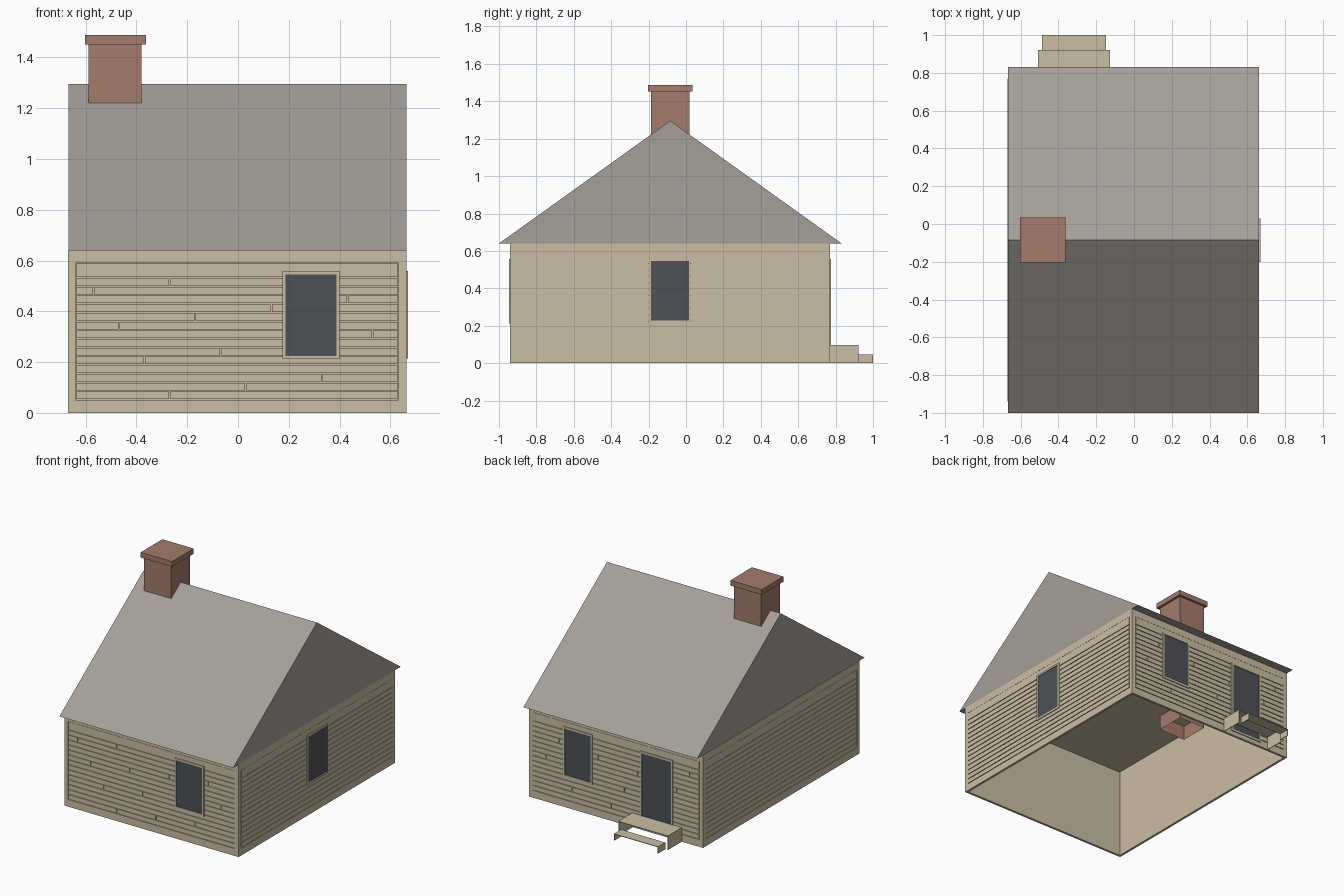
import bpy, bmesh

default = bpy.data.objects.get("Cube")
if default:
    bpy.data.objects.remove(default, do_unlink=True)


def material(name, color):
    m = bpy.data.materials.new(name)
    m.use_nodes = True
    rgba = (*color, 1)
    m.diffuse_color = rgba
    m.node_tree.nodes["Principled BSDF"].inputs["Base Color"].default_value = rgba
    return m


tan = material("tan_wood", (0.60, 0.51, 0.37))
grey = material("roof_grey", (0.38, 0.345, 0.315))
brick = material("brick_red", (0.37, 0.20, 0.15))
glass = material("dark_glass", (0.075, 0.083, 0.095))


def finish(bm, name, mat):
    bmesh.ops.recalc_face_normals(bm, faces=bm.faces)
    mesh = bpy.data.meshes.new(name)
    bm.to_mesh(mesh)
    bm.free()
    mesh.materials.append(mat)
    obj = bpy.data.objects.new(name, mesh)
    bpy.context.collection.objects.link(obj)
    return obj


def add_box(bm, x, y, z):
    """Add a box given (min, max) ranges on each axis."""
    verts = bmesh.ops.create_cube(bm, size=1)["verts"]
    for v in verts:
        v.co = [r[0] if c < 0 else r[1] for c, r in zip(v.co, (x, y, z))]
    return verts


def boxes(name, mat, ranges):
    bm = bmesh.new()
    for r in ranges:
        add_box(bm, *r)
    return finish(bm, name, mat)


# Overall house limits
X0, X1, Y0, Y1, EAVE = -0.669, 0.663, -0.94, 0.77, 0.64
SKIN, GAP, PITCH = 0.006, 0.005, 0.0343
PANEL_LOW, PANEL_TOP, BOARD_TOP = 0.05, 0.59, 0.53


def on_wall(axis, plane, sign):
    """Map (along, height, outward depth) ranges of a wall to x, y, z ranges."""
    def place(u, z, d):
        depth = tuple(sorted(plane + sign * e for e in d))
        return (u, depth, z) if axis == "y" else (depth, u, z)
    return place


front = on_wall("y", Y0, -1)
back = on_wall("y", Y1, 1)
left = on_wall("x", X1, 1)
right = on_wall("x", X0, -1)


def clapboard_wall(name, place, u0, u1, p0, p1, joints):
    skin = (-SKIN, 0)
    parts = [place((u0, u1), (0, EAVE), (-0.016, -SKIN))]
    # Trim around the panel of boards
    parts += [place((u0, p0 - 0.003), (0, EAVE), skin),
              place((p1 + 0.003, u1), (0, EAVE), skin),
              place((p0 - 0.003, p1 + 0.003), (0, PANEL_LOW), skin),
              place((p0 - 0.003, p1 + 0.003), (PANEL_TOP, EAVE), skin),
              place((p0, p1), (BOARD_TOP + GAP, PANEL_TOP - 0.001), skin)]
    # Boards, each with a staggered butt joint
    for k in range(14):
        top = BOARD_TOP - k * PITCH
        z = (top - PITCH + GAP, top)
        cut = (0.4 - 0.3 * k) % 1.3 + X0
        if joints and p0 + 0.02 < cut < p1 - 0.02:
            parts += [place((p0, cut - GAP / 2), z, skin),
                      place((cut + GAP / 2, p1), z, skin)]
        else:
            parts.append(place((p0, p1), z, skin))
    boxes(name, tan, parts)


for name, place in (("front_wall", front), ("back_wall", back)):
    clapboard_wall(name, place, X0, X1, -0.638, 0.63, True)
for name, place in (("left_wall", left), ("right_wall", right)):
    clapboard_wall(name, place, Y0 + SKIN, Y1 - SKIN, -0.91, 0.74, False)


# Framed openings
def opening(name, place, u0, u1, z0, z1, bar=0.013):
    depth = (-0.004, SKIN)
    boxes(name + "_frame", tan, [
        place((u0, u0 + bar), (z0, z1), depth),
        place((u1 - bar, u1), (z0, z1), depth),
        place((u0 + bar, u1 - bar), (z0, z0 + bar), depth),
        place((u0 + bar, u1 - bar), (z1 - bar, z1), depth)])
    boxes(name + "_pane", glass, [
        place((u0 + bar, u1 - bar), (z0 + bar, z1 - bar), (-0.004, 0.002))])


opening("front_window", front, 0.175, 0.40, 0.212, 0.558)
opening("back_window", back, 0.175, 0.40, 0.212, 0.558)
opening("left_window", left, -0.20, 0.028, 0.215, 0.558)
opening("back_door", back, -0.44, -0.19, 0.03, 0.545)

# Ceiling
boxes("ceiling", tan, [((X0 + 0.01, X1 - 0.01), (Y0 + 0.01, Y1 - 0.01), (EAVE - 0.008, EAVE - 0.001))])

# Gabled roof
bm = bmesh.new()
gable = [bm.verts.new((X0 + 0.002, y, z)) for y, z in
         ((-1, EAVE), (0.832, EAVE), (-0.084, 1.296))]
end = bm.faces.new(gable)
new = bmesh.ops.extrude_face_region(bm, geom=[end])["geom"]
for v in new:
    if isinstance(v, bmesh.types.BMVert):
        v.co.x = X1
if not end.is_valid or len(bm.faces) < 5:
    bm.faces.new(gable)
finish(bm, "roof", grey)

# Chimney stack, open underneath, with a cap
bm = bmesh.new()
add_box(bm, (-0.588, -0.38), (-0.188, 0.018), (0.53, 1.452))
under = [f for f in bm.faces if f.calc_center_median().z < 0.54]
bmesh.ops.delete(bm, geom=under, context="FACES_ONLY")
finish(bm, "chimney_stack", brick)
boxes("chimney_cap", brick, [((-0.603, -0.363), (-0.203, 0.034), (1.452, 1.488))])


# Back steps: a tread on two side panels
def step(name, x0, x1, y0, y1, h, t=0.004):
    boxes(name, tan, [((x0, x1), (y0, y1), (h - t, h)),
                      ((x0, x0 + t), (y0, y1), (0, h - t)),
                      ((x1 - t, x1), (y0, y1), (0, h - t))])


step("upper_step", -0.507, -0.128, Y1, 0.922, 0.098)
step("lower_step", -0.487, -0.148, 0.922, 1.0, 0.047)
